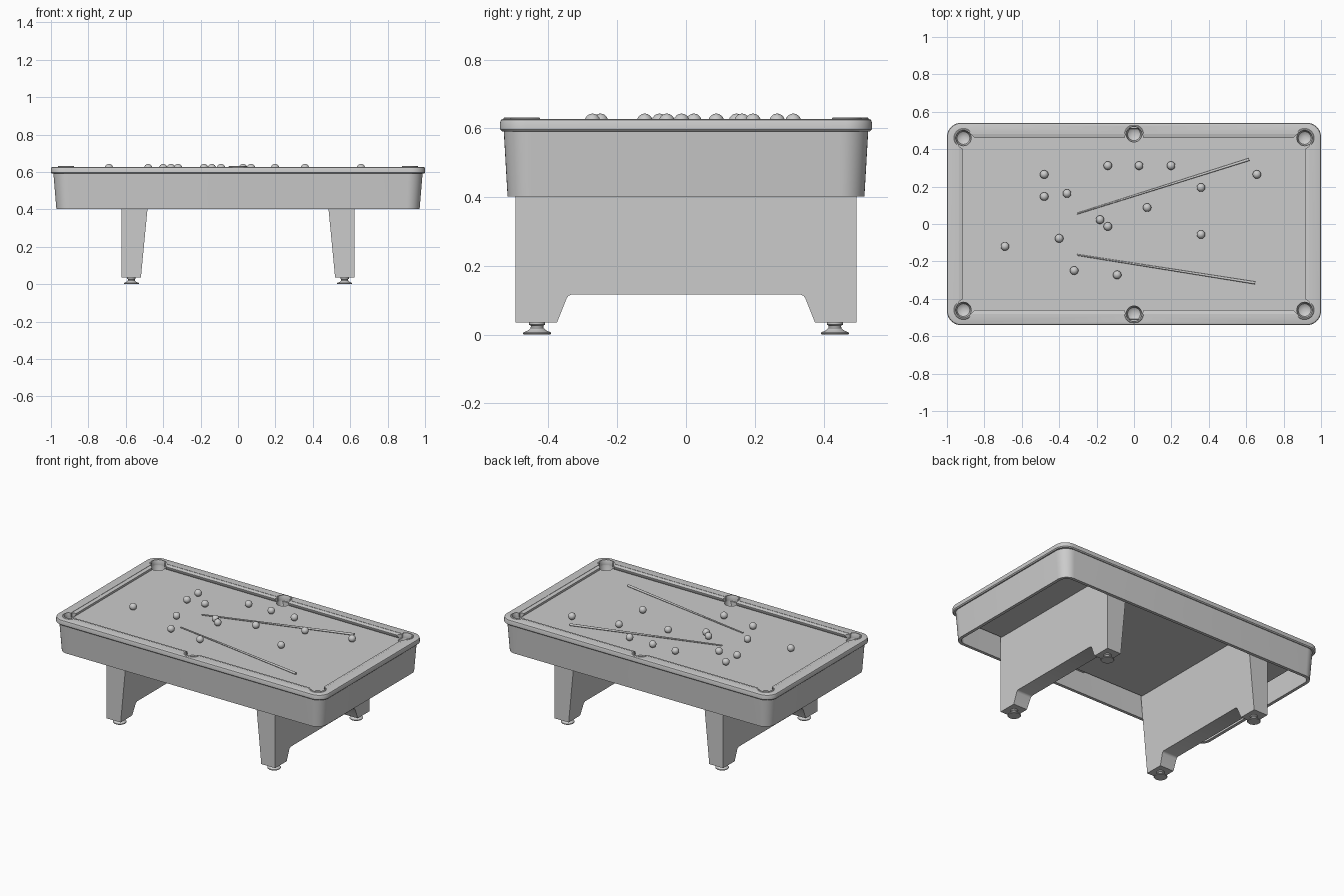
import bpy, bmesh
from math import sin, cos, pi
from mathutils import Vector, Matrix

if "Cube" in bpy.data.objects:
    bpy.data.objects.remove(bpy.data.objects["Cube"])


def finish(name, bm):
    bmesh.ops.recalc_face_normals(bm, faces=bm.faces)
    me = bpy.data.meshes.new(name)
    bm.to_mesh(me)
    bm.free()
    ob = bpy.data.objects.new(name, me)
    bpy.context.collection.objects.link(ob)
    smooth(ob)
    return ob


def smooth(ob):
    bpy.ops.object.select_all(action='DESELECT')
    ob.select_set(True)
    bpy.context.view_layer.objects.active = ob
    bpy.ops.object.shade_smooth_by_angle(angle=0.6)


def rounded_rect(hx, hy, r, z, n=10):
    pts = []
    for k, (sx, sy) in enumerate([(1, 1), (-1, 1), (-1, -1), (1, -1)]):
        for i in range(n + 1):
            a = (k + i / n) * pi / 2
            pts.append((sx * (hx - r) + r * cos(a), sy * (hy - r) + r * sin(a), z))
    return pts


def loft(name, rings, wrap=False):
    """Skin a list of point rings; wrap joins last to first, otherwise the ends are capped."""
    bm = bmesh.new()
    vs = [[bm.verts.new(p) for p in ring] for ring in rings]
    n = len(vs[0])
    pairs = list(zip(vs, vs[1:])) + ([(vs[-1], vs[0])] if wrap else [])
    for a, b in pairs:
        for i in range(n):
            j = (i + 1) % n
            bm.faces.new((a[i], a[j], b[j], b[i]))
    if not wrap:
        bm.faces.new(vs[0])
        bm.faces.new(vs[-1])
    return finish(name, bm)


def lathe(name, profile, x, y, n=32):
    return loft(name, [[(x + r * cos(2 * pi * i / n), y + r * sin(2 * pi * i / n), z)
                        for i in range(n)] for r, z in profile])


def cut(ob, cutter):
    mod = ob.modifiers.new("pocket_holes", 'BOOLEAN')
    mod.operation, mod.solver, mod.object = 'DIFFERENCE', 'EXACT', cutter
    bpy.context.view_layer.objects.active = ob
    bpy.ops.object.modifier_apply(modifier=mod.name)
    smooth(ob)


# Rail frame, tapered hollow apron and playing bed
rail = loft("rail_frame", [rounded_rect(*p) for p in [
    (0.994, 0.535, 0.070, 0.591), (1.0, 0.541, 0.076, 0.597), (1.0, 0.541, 0.076, 0.617),
    (0.997, 0.538, 0.073, 0.625), (0.989, 0.530, 0.065, 0.628),
    (0.936, 0.482, 0.012, 0.628), (0.936, 0.482, 0.012, 0.591)]], wrap=True)
loft("apron", [rounded_rect(*p) for p in [
    (0.971, 0.519, 0.070, 0.402), (0.987, 0.530, 0.080, 0.592),
    (0.967, 0.510, 0.060, 0.592), (0.951, 0.499, 0.050, 0.402)]], wrap=True)
bed = loft("bed", [rounded_rect(0.94, 0.486, 0.01, z) for z in (0.545, 0.598)])

# Pockets: holes through rail and bed, bowls and raised rims
pockets = [(sx * 0.912, sy * 0.46, 0.042) for sx in (-1, 1) for sy in (-1, 1)]
pockets += [(0, sy * 0.48, 0.042) for sy in (-1, 1)]
for x, y, r in pockets:
    cutter = lathe("pocket_cutter", [(r, 0.552), (r, 0.66)], x, y)
    cut(rail, cutter)
    cut(bed, cutter)
    bpy.data.objects.remove(cutter)
    lathe("pocket_bowl", [(0.006, 0.554), (0.022, 0.556), (0.034, 0.565), (0.041, 0.59),
                          (0.042, 0.598), (0.0425, 0.598), (0.0425, 0.553), (0.006, 0.5525)], x, y)
    out = Vector((x, y)).normalized() if x == 0 else Vector((x, y / abs(y) * abs(x))).normalized()
    side = Vector((-out.y, out.x))
    reach = pi * (0.47 if x == 0 else 0.5)
    rings = []
    for i in range(25):
        a = reach * (i / 12 - 1)
        d = out * cos(a) + side * sin(a)
        rings.append([(x + d.x * q, y + d.y * q, z) for q, z in
                      [(r - 0.002, 0.6), (r - 0.002, 0.629), (r, 0.632), (r + 0.006, 0.632),
                       (r + 0.009, 0.629), (r + 0.009, 0.6)]])
    loft("pocket_rim", rings)

# Cushions: sloping nose section (depth, height) with slanted ends
section = [(0.026, 0.627), (0.0, 0.621), (0.0, 0.616), (0.012, 0.597), (0.026, 0.597)]


def cushion(name, nose, a0, a1, b0, b1, along_x):
    rings = []
    for a, b in ((a0, b0), (a1, b1)):
        ring = []
        for d, z in section:
            t = a + (b - a) * d / 0.026
            w = nose + (d if nose > 0 else -d)
            ring.append((t, w, z) if along_x else (w, t, z))
        rings.append(ring)
    loft(name, rings)


for s in (-1, 1):
    cushion("end_cushion", s * 0.914, -0.40, 0.40, -0.418, 0.418, False)
    for h in (-1, 1):
        cushion("side_cushion", s * 0.459, h * 0.05, h * 0.85, h * 0.044, h * 0.878, True)

# Leg panels: arched in y, inner face tapering in x; levelling feet
half = [(0.496, 0.55), (0.496, 0.036), (0.375, 0.036), (0.347, 0.106), (0.342, 0.113), (0.333, 0.117)]
outline = half + [(-y, z) for y, z in reversed(half)]
for s in (-1, 1):
    loft("leg_panel", [[(s * 0.622, y, z) for y, z in outline],
                       [(s * (0.484 + 0.096 * (0.402 - z)), y, z) for y, z in outline]])
    for t in (-1, 1):
        lathe("levelling_foot", [(0.038, 0), (0.041, 0.003), (0.040, 0.007), (0.027, 0.012),
                                 (0.019, 0.019), (0.018, 0.026), (0.023, 0.029), (0.023, 0.038)],
              s * 0.57, t * 0.433)

# Balls
balls = [(-.48, .265), (-.48, .147), (-.358, .163), (-.14, .312), (.027, .312), (.198, .312),
         (.657, .265), (.358, .195), (.07, .088), (-.182, .023), (-.14, -.013), (-.40, -.077),
         (-.69, -.12), (.358, -.056), (-.32, -.249), (-.09, -.272)]
for x, y in balls:
    bm = bmesh.new()
    bmesh.ops.create_uvsphere(bm, u_segments=32, v_segments=16, radius=0.0225,
                              matrix=Matrix.Translation((x, y, 0.6205)))
    finish("ball", bm)

# Cues, thick butt to thin tip
for butt, tip in [((.615, .345), (-.305, .055)), ((.648, -.315), (-.305, -.165))]:
    p, q = Vector((*butt, 0.606)), Vector((*tip, 0.602))
    d = q - p
    bm = bmesh.new()
    bmesh.ops.create_cone(bm, cap_ends=True, segments=16, radius1=0.0075, radius2=0.004,
                          depth=d.length, matrix=Matrix.Translation((p + q) / 2)
                          @ d.to_track_quat('Z', 'Y').to_matrix().to_4x4())
    finish("cue", bm)
